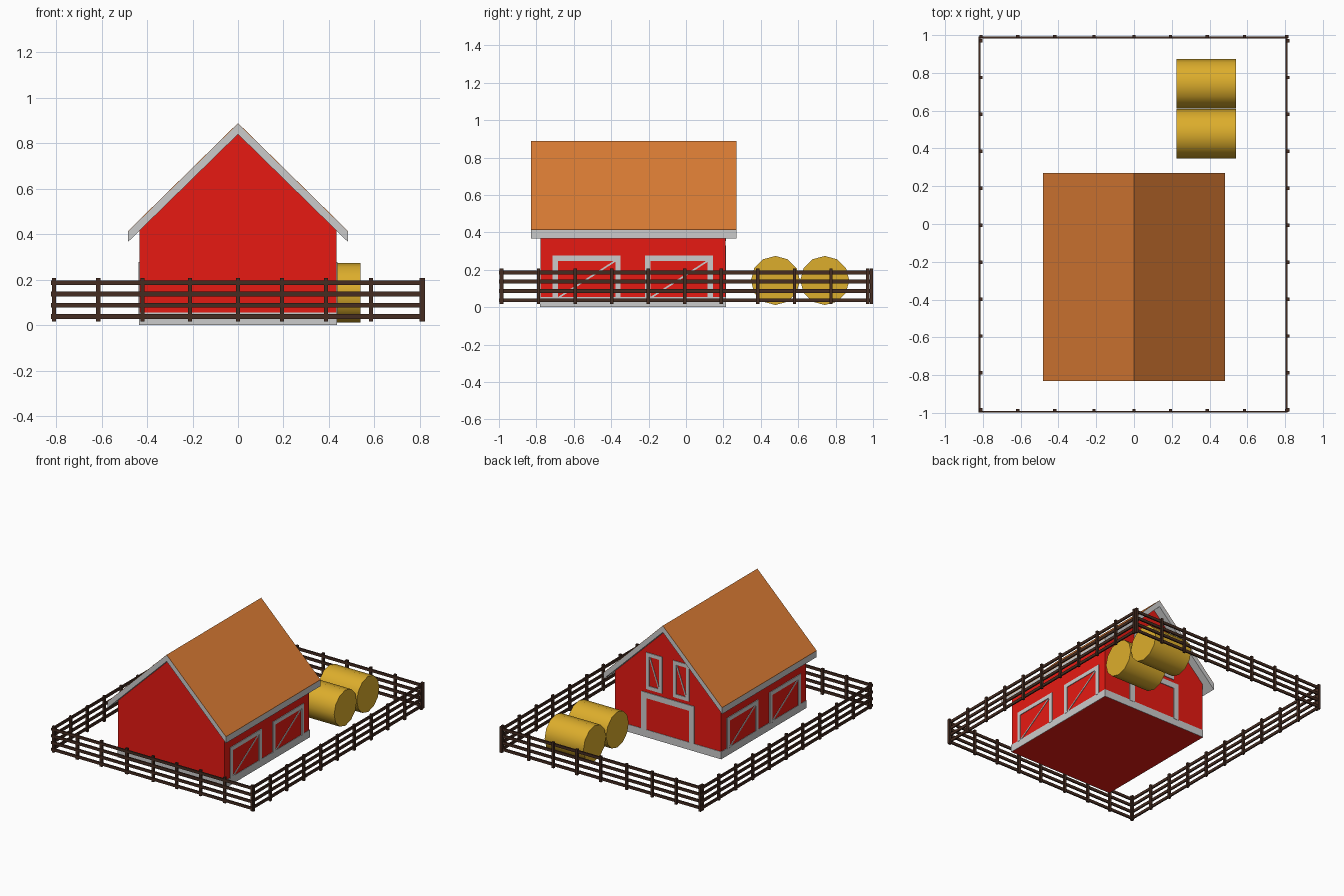
import bpy, bmesh
from math import radians, atan2, hypot
from mathutils import Matrix, Vector

if "Cube" in bpy.data.objects:
    bpy.data.objects.remove(bpy.data.objects["Cube"])


def material(name, r, g, b):
    m = bpy.data.materials.new(name)
    m.diffuse_color = (r, g, b, 1)
    m.use_nodes = True
    m.node_tree.nodes["Principled BSDF"].inputs["Base Color"].default_value = m.diffuse_color
    return m


RED = material("barn_red", 0.8, 0.01, 0.006)
ORANGE = material("roof_orange", 0.7, 0.2, 0.035)
STRAW = material("straw", 0.72, 0.42, 0.025)
WOOD = material("dark_wood", 0.06, 0.025, 0.015)


def finish(bm, name, mat=None, matrix=None):
    bmesh.ops.recalc_face_normals(bm, faces=bm.faces)
    me = bpy.data.meshes.new(name)
    bm.to_mesh(me)
    bm.free()
    if mat:
        me.materials.append(mat)
    ob = bpy.data.objects.new(name, me)
    if matrix:
        ob.matrix_world = matrix
    bpy.context.collection.objects.link(ob)
    return ob


def box(bm, x0, x1, y0, y1, z0, z1):
    m = (Matrix.Translation(((x0 + x1) / 2, (y0 + y1) / 2, (z0 + z1) / 2))
         @ Matrix.Diagonal((x1 - x0, y1 - y0, z1 - z0, 1)))
    bmesh.ops.create_cube(bm, size=1, matrix=m)


def prism(name, profile, y0, y1, mat=None):
    # extrude an x/z outline along y
    bm = bmesh.new()
    face = bm.faces.new([bm.verts.new((x, y0, z)) for x, z in profile])
    ext = bmesh.ops.extrude_face_region(bm, geom=[face])["geom"]
    bmesh.ops.translate(bm, vec=(0, y1 - y0, 0),
                        verts=[v for v in ext if isinstance(v, bmesh.types.BMVert)])
    return finish(bm, name, mat)


# Barn body
W, Y0, Y1, BASE = 0.433, -0.778, 0.21, 0.055
prism("barn_walls", [(-W, 0), (W, 0), (W, 0.418), (0, 0.84), (-W, 0.418)], Y0, Y1, RED)

# Grey plinth strip around the foot of the walls
bm = bmesh.new()
t = 0.003
for s in (-1, 1):
    a, b = sorted((s * (W - t), s * (W + t)))
    box(bm, a, b, Y0 - t, Y1 + t, 0, BASE)
for y in (Y0, Y1):
    box(bm, -W + t, W - t, y - t, y + t, 0, BASE)
finish(bm, "plinth")

# Roof: grey slab with an orange skin on top
E = 0.483
RY0, RY1 = -0.83, 0.27
prism("roof_slab", [(-E, 0.367), (0, 0.84), (E, 0.367), (E, 0.412), (0, 0.886), (-E, 0.412)],
      RY0, RY1)
prism("roof_covering", [(-E, 0.412), (0, 0.886), (E, 0.412), (E, 0.415), (0, 0.889), (-E, 0.415)],
      RY0, RY1, ORANGE)


def frame(name, angle, origin, x0, x1, z0, z1, w, sill=False, brace=0):
    # trim frame in a wall's own plane; local -y points outward
    bm = bmesh.new()
    d0, d1 = -0.005, 0.003
    box(bm, x0, x0 + w, d0, d1, z0, z1)
    box(bm, x1 - w, x1, d0, d1, z0, z1)
    box(bm, x0 + w, x1 - w, d0, d1, z1 - w, z1)
    if sill:
        box(bm, x0 + w, x1 - w, d0, d1, z0, z0 + w)
    if brace:
        lo = z0 + (w if sill else 0)
        dx, dz = x1 - x0 - 2 * w, z1 - w - lo
        m = (Matrix.Translation(((x0 + x1) / 2, -0.001, (lo + z1 - w) / 2))
             @ Matrix.Rotation(-brace * atan2(dz, dx), 4, 'Y')
             @ Matrix.Diagonal((hypot(dx, dz), 0.006, 0.009, 1)))
        bmesh.ops.create_cube(bm, size=1, matrix=m)
    finish(bm, name, None, Matrix.Translation(Vector(origin)) @ Matrix.Rotation(radians(angle), 4, 'Z'))


# Braced stall doors on both long walls
MID = (Y0 + Y1) / 2
for side, ang, x in (("right", 90, W), ("left", -90, -W)):
    for i, c in enumerate((-0.247, 0.247)):
        frame(f"{side}_stall_door_{i + 1}", ang, (x, MID, 0),
              c - 0.182, c + 0.182, BASE - 0.005, 0.277, 0.029, brace=1)

# Main door and loft windows on the back gable
frame("main_door", 180, (0, Y1, 0), -0.215, 0.215, BASE - 0.005, 0.33, 0.042)
for i, c in enumerate((-0.11, 0.11)):
    frame(f"loft_window_{i + 1}", 180, (0, Y1, 0),
          c - 0.066, c + 0.066, 0.355, 0.625, 0.027, sill=True, brace=-1)

# Hay bales: twelve-sided rolls lying along x
for i, y in enumerate((0.4785 - 0.0005, 0.742)):
    bm = bmesh.new()
    bmesh.ops.create_cone(bm, cap_ends=True, segments=12, radius1=0.131, radius2=0.131, depth=0.316,
                          matrix=Matrix.Translation((0.382, y, 0.143)) @ Matrix.Rotation(radians(90), 4, 'Y'))
    for f in bm.faces:
        f.smooth = len(f.verts) == 4
    finish(bm, f"hay_bale_{i + 1}", STRAW)

# Fence rails
FX0, FX1, FY0, FY1 = -0.817, 0.808, -0.994, 0.987
h = 0.005
bm = bmesh.new()
for z in (0.038, 0.087, 0.137, 0.186):
    for y in (FY0, FY1):
        box(bm, FX0 - h, FX1 + h, y - h, y + h, z - 0.01, z + 0.01)
    for x in (FX0, FX1):
        box(bm, x - h, x + h, FY0 + h, FY1 - h, z - 0.01, z + 0.01)
finish(bm, "fence_rails", WOOD)

# Fence posts
bm = bmesh.new()


def post(x, y, hx, hy):
    box(bm, x - hx, x + hx, y - hy, y + hy, 0.016, 0.207)


for y in (FY0 + 0.006, FY1 + 0.005):
    for x in (-0.81, -0.615, -0.42, -0.212, 0, 0.193, 0.387, 0.585, 0.808):
        post(x, y, 0.009, 0.008)
for x in (FX0 + 0.006, FX1 + 0.006):
    for k in range(11):
        post(x, -0.984 + k * 0.1955, 0.008, 0.009)
finish(bm, "fence_posts", WOOD)
